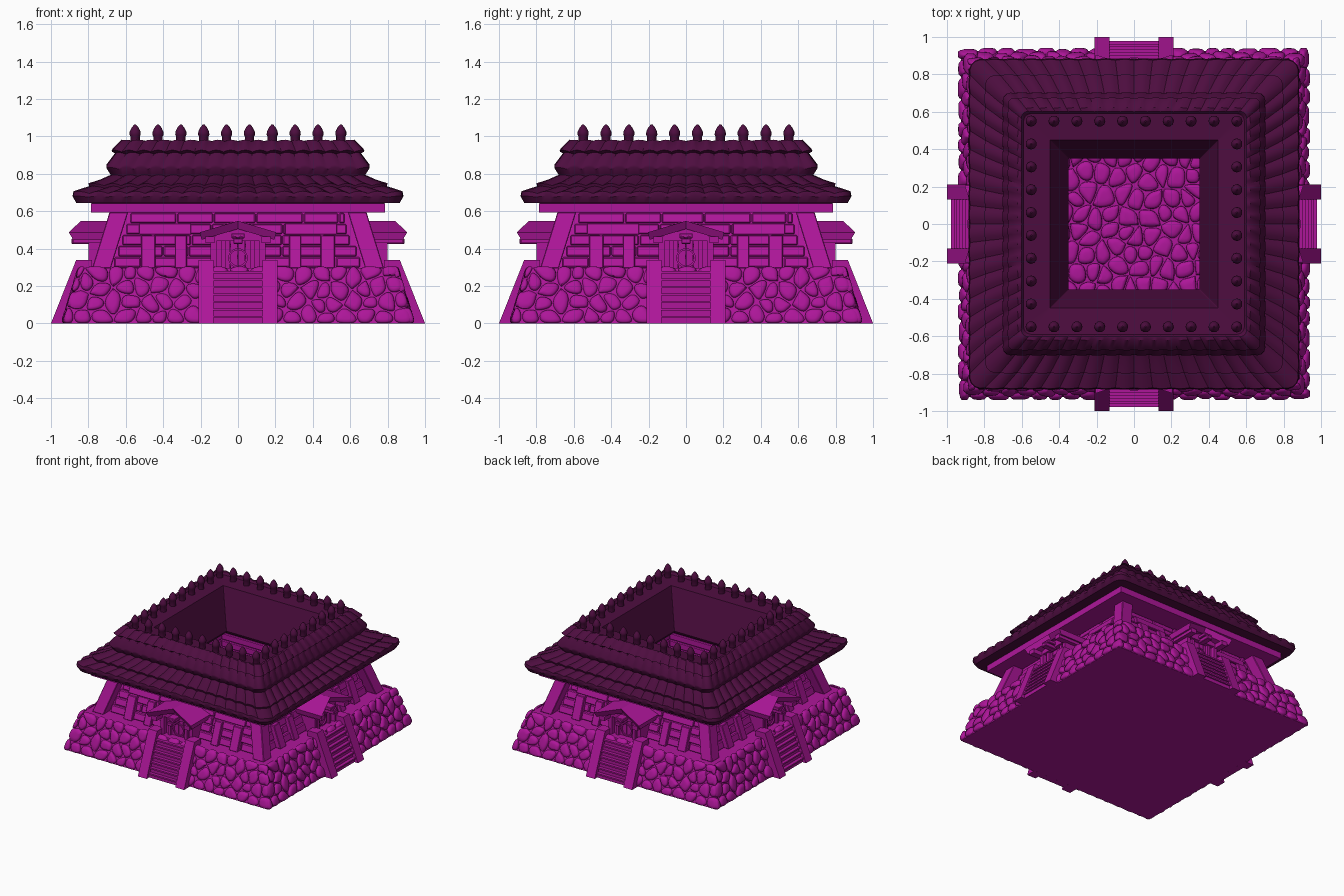
import bpy, bmesh, math, random
from mathutils import Matrix, Vector as V

if "Cube" in bpy.data.objects:
    bpy.data.objects.remove(bpy.data.objects["Cube"])
random.seed(4)


def material(name, rgb):
    m = bpy.data.materials.new(name)
    m.diffuse_color = (*rgb, 1)
    m.use_nodes = True
    m.node_tree.nodes["Principled BSDF"].inputs["Base Color"].default_value = m.diffuse_color
    return m


MAGENTA = material("magenta", (0.42, 0.008, 0.32))
DARK = material("dark_purple", (0.075, 0.004, 0.05))


def loft(bm, loops, cap=True, closed=False):
    rings = [[bm.verts.new(p) for p in lp] for lp in loops]
    n = len(rings[0])
    for a, b in zip(rings, rings[1:] + (rings[:1] if closed else [])):
        for i in range(n):
            bm.faces.new((a[i], a[(i + 1) % n], b[(i + 1) % n], b[i]))
    if cap and not closed:
        bm.faces.new(rings[0])
        bm.faces.new(rings[-1])


def square(h, z):
    return [(-h, -h, z), (h, -h, z), (h, h, z), (-h, h, z)]


def box(bm, x0, x1, y0, y1, z0, z1, lean=lambda z: 0):
    loft(bm, [[(x0, y0 + lean(z), z), (x1, y0 + lean(z), z),
               (x1, y1 + lean(z), z), (x0, y1 + lean(z), z)] for z in (z0, z1)])


def finish(name, bm, mat, sides=1, bevel=0, smooth=0):
    """Repeat the front side round the building and make the object."""
    base = bm.verts[:] + bm.edges[:] + bm.faces[:]
    for k in range(1, sides):
        d = bmesh.ops.duplicate(bm, geom=base)["geom"]
        bmesh.ops.rotate(bm, verts=[g for g in d if isinstance(g, bmesh.types.BMVert)],
                         cent=(0, 0, 0), matrix=Matrix.Rotation(k * math.pi / 2, 3, 'Z'))
    bmesh.ops.recalc_face_normals(bm, faces=bm.faces[:])
    me = bpy.data.meshes.new(name)
    bm.to_mesh(me)
    bm.free()
    ob = bpy.data.objects.new(name, me)
    bpy.context.collection.objects.link(ob)
    me.materials.append(mat)
    if bevel:
        m = ob.modifiers.new("bevel", 'BEVEL')
        m.width, m.segments = bevel, 1
    if smooth:
        bpy.ops.object.select_all(action='DESELECT')
        ob.select_set(True)
        bpy.context.view_layer.objects.active = ob
        bpy.ops.object.shade_smooth_by_angle(angle=math.radians(smooth))
    return ob


def clip(poly, p, q, gap):
    """Keep the part of poly nearer to p than to q, less a joint."""
    n = (q - p).normalized()
    d = n.dot((p + q) / 2) - gap
    out = []
    for a, b in zip(poly, poly[1:] + poly[:1]):
        da, db = n.dot(a) - d, n.dot(b) - d
        if da <= 0:
            out.append(a)
        if da * db < 0:
            out.append(a.lerp(b, da / (da - db)))
    return out


def cobbles(bm, region, su, sv, height, place):
    """Fill a flat region with fitted, domed stones."""
    u0, u1 = min(p.x for p in region), max(p.x for p in region)
    v0, v1 = min(p.y for p in region), max(p.y for p in region)
    nu, nv = round((u1 - u0) / su), round((v1 - v0) / sv)
    seeds = [V((u0 + (i + 0.25 + 0.5 * (j % 2) + random.uniform(-.34, .34)) * (u1 - u0) / nu,
                v0 + (j + 0.5 + random.uniform(-.34, .34)) * (v1 - v0) / nv))
             for j in range(nv) for i in range(nu)]
    for p in seeds:
        poly = region
        for q in seeds:
            if q is not p and (q - p).length < 3.2 * max(su, sv) and poly:
                poly = clip(poly, p, q, 0.003)
        if len(poly) < 3:
            continue
        for _ in range(2):  # round the corners
            poly = [a.lerp(b, t) for a, b in zip(poly, poly[1:] + poly[:1]) for t in (.25, .75)]
        c = sum(poly, V((0, 0))) / len(poly)
        hh = height * random.uniform(0.8, 1.1)
        loft(bm, [[place(*c.lerp(a, s), hh * k) for a in poly]
                  for s, k in ((1, -.2), (.95, .5), (.75, .88), (.4, 1))])


# Plinth core and its cobbled faces
bm = bmesh.new()
loft(bm, [square(0.925, 0), square(0.835, 0.295)])
finish("plinth_core", bm, MAGENTA)
bm = bmesh.new()
trap = [V((-.94, 0)), V((.94, 0)), V((.85, .305)), V((-.85, .305))]
cobbles(bm, trap, 0.1, 0.075, 0.024, lambda u, v, h: (u, -(0.922 - 0.3 * v) - h, v + 0.1 * h))
finish("plinth_stones", bm, MAGENTA, 4, smooth=50)

# Courtyard floor
bm = bmesh.new()
cobbles(bm, [V(p[:2]) for p in square(0.5, 0)], 0.08, 0.105, 0.025, lambda u, v, h: (u, v, 0.297 + h))
finish("floor_stones", bm, MAGENTA, smooth=50)


def wall_y(z):
    return -(0.70 - 0.36 * (z - 0.3))


# Hollow leaning wall with planks outside and inside
bm = bmesh.new()
loft(bm, [square(0.70, 0.28), square(0.59, 0.61), square(0.51, 0.61), square(0.51, 0.28)], closed=True)
finish("wall_core", bm, MAGENTA)
bm = bmesh.new()
for r in range(5):
    z0, z1 = 0.3 + r * 0.059, 0.3 + r * 0.059 + 0.054
    lim = -wall_y(z1) - 0.02
    x = -lim
    while x < lim - 0.03:
        e = min(x + random.uniform(0.13, 0.27), lim)
        d = random.uniform(0.012, 0.026)
        box(bm, x, e - 0.006, -d, 0.02, z0, z1, wall_y)
        x = e
    box(bm, -0.5, 0.5, -0.515, -0.497, z0, z1)
finish("wall_planks", bm, MAGENTA, 4, bevel=0.006)

# Leaning corner posts, buttresses and the beam frame under the eaves
bm = bmesh.new()
loft(bm, [[(x + c, y - c, z) for x, y in ((-.05, -.05), (.05, -.05), (.05, .05), (-.05, .05))]
          for c, z in ((0.73, 0.295), (0.637, 0.595))])
for s in (-1, 1):
    for cx, w in ((0.48, 0.038), (0.305, 0.032)):
        box(bm, s * cx - w, s * cx + w, -0.05, 0.02, 0.295, 0.47, wall_y)
    box(bm, s * 0.39 - 0.14, s * 0.39 + 0.14, -0.034, 0.02, 0.475, 0.535, wall_y)
finish("wall_posts", bm, MAGENTA, 4, bevel=0.004)
bm = bmesh.new()
loft(bm, [square(h, z) for h, z in ((0.785, 0.592), (0.785, 0.642), (0.5, 0.642), (0.5, 0.592))], closed=True)
finish("eave_beam", bm, MAGENTA)

# Stairs with sloped stringers
bm = bmesh.new()
for s in (-1, 1):
    loft(bm, [[(s * x, y, z) for y, z in ((-1, 0), (-0.865, 0.34), (-0.78, 0.34), (-0.78, 0))]
              for x in (0.13, 0.21)])
finish("stair_stringers", bm, MAGENTA, 4)
bm = bmesh.new()
for i in range(7):
    y, z = -0.975 + i * 0.0155, (i + 1) * 0.04
    box(bm, -0.135, 0.135, y + 0.008, -0.75, z - 0.04, z - 0.012)
    box(bm, -0.135, 0.135, y - 0.004, -0.75, z - 0.012, z)
finish("stair_steps", bm, MAGENTA, 4)

# Porch: gabled roof, beams, jambs
bm = bmesh.new()
for s in (-1, 1):
    loft(bm, [[(0, yr, 0.548), (s * 0.205, ye, 0.487), (s * 0.195, ye + d, 0.447), (0, yr + d, 0.505)]
              for yr, ye, d in ((-0.84, -0.905, 0.025), (-0.6, -0.6, 0))])
    box(bm, s * 0.15 - 0.025, s * 0.15 + 0.025, -0.88, -0.6, 0.43, 0.465)
    box(bm, s * 0.13 - 0.016, s * 0.13 + 0.016, -0.80, -0.6, 0.28, 0.46)
    box(bm, s * 0.075 - 0.012, s * 0.075 + 0.012, -0.785, -0.6, 0.28, 0.48)
loft(bm, [[(-0.13, y, 0.44), (0.13, y, 0.44), (0.13, y, 0.465), (0, y, 0.51), (-0.13, y, 0.465)]
          for y in (-0.80, -0.62)])
finish("porch", bm, MAGENTA, 4)

# Door leaves with a ring, and the carved head over the door
bm = bmesh.new()
for i in range(6):
    box(bm, -0.12 + i * 0.04, -0.083 + i * 0.04, -0.765, -0.62, 0.28, 0.45)
loft(bm, [[(r * math.cos(a), y, 0.35 + r * math.sin(a)) for a in [k * math.pi / 10 for k in range(20)]]
          for r, y in ((0.052, -0.76), (0.052, -0.775), (0.042, -0.775), (0.042, -0.76))], closed=True)
finish("door", bm, MAGENTA, 4)
bm = bmesh.new()
box(bm, -0.035, 0.035, -0.87, -0.78, 0.455, 0.482)
box(bm, -0.024, 0.024, -0.89, -0.78, 0.425, 0.455)
for s in (-1, 1):
    bmesh.ops.create_icosphere(bm, subdivisions=1, radius=0.013,
                               matrix=Matrix.Translation((s * 0.018, -0.875, 0.46)))
finish("door_head_ornament", bm, MAGENTA, 4, bevel=0.005)


# Tiled roof: rounded-square rings with tile bulges, closed through the opening
COLS, SUB = 16, 4


def roof_ring(h, z, r, bulge):
    pts = []
    for k in range(4):
        rot = Matrix.Rotation(k * math.pi / 2, 3, 'Z')
        n = COLS * SUB
        for j in range(n + 1):
            b = bulge * math.sin(math.pi * (j % SUB) / SUB)
            pts.append(rot @ V(((h - r) * (2 * j / n - 1), -h - 0.4 * b, z + b)))
        for j in range(1, 5):
            a = -math.pi / 2 + j * math.pi / 10
            b = bulge * math.sin(math.pi * j / 5)
            pts.append(rot @ V((h - r + (r + b) * math.cos(a), -(h - r) + (r + b) * math.sin(a), z + b)))
    return pts


profile = [(0.77, 0.642, .01, 0), (0.865, 0.645, .07, 0), (0.882, 0.675, .08, .006), (0.875, 0.695, .08, .012),
           (0.79, 0.722, .08, .012), (0.795, 0.737, .08, .012), (0.73, 0.758, .07, .012), (0.675, 0.785, .06, .01),
           (0.70, 0.825, .06, .01), (0.698, 0.838, .06, .012), (0.65, 0.905, .05, .010), (0.672, 0.917, .05, .010),
           (0.66, 0.930, .05, .010), (0.618, 0.972, .04, .010), (0.60, 0.975, .04, .006), (0.59, 0.960, .04, 0),
           (0.45, 0.950, .004, 0), (0.35, 0.640, .004, 0), (0.36, 0.620, .004, 0), (0.55, 0.620, .004, 0)]
bm = bmesh.new()
loft(bm, [roof_ring(*p) for p in profile], closed=True)
finish("tiled_roof", bm, DARK, smooth=40)

# Row of pointed posts round the rim
bm = bmesh.new()
for i in range(9):
    x = -0.55 + i * 1.1 / 9
    loft(bm, [[(x + r * math.cos(a), -0.55 + r * math.sin(a), z) for a in [k * math.pi / 5 for k in range(10)]]
              for r, z in ((.025, .945), (.025, 1.0), (.030, 1.008), (.029, 1.025), (.018, 1.048), (.004, 1.064))])
finish("rim_spikes", bm, DARK, 4, smooth=40)
